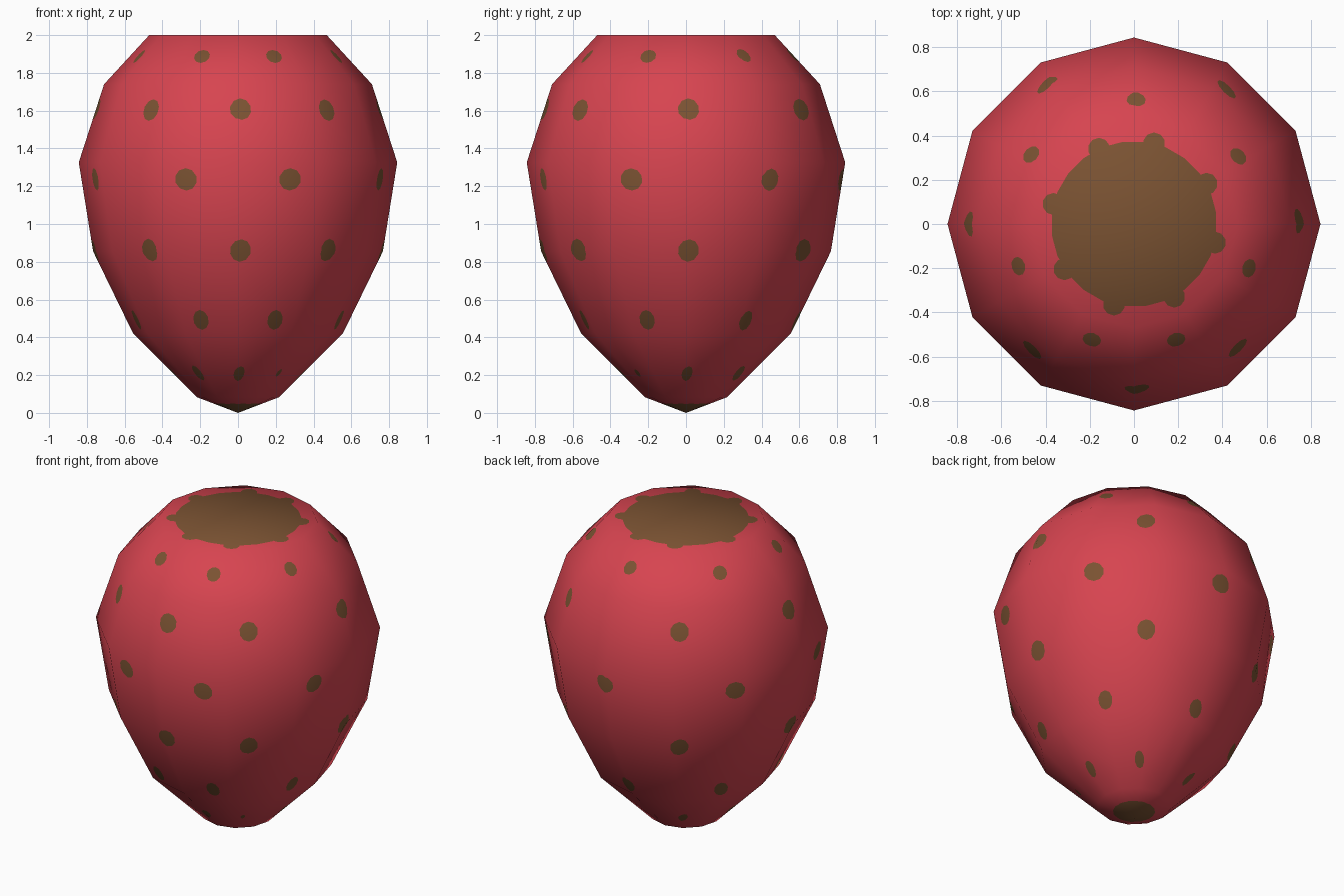
import bpy, bmesh, math
from mathutils import Vector
from mathutils.bvhtree import BVHTree
from mathutils.interpolate import poly_3d_calc

if "Cube" in bpy.data.objects:
    bpy.data.objects.remove(bpy.data.objects["Cube"])

SIDES = 12
PROFILE = [(0.217, 0.083), (0.555, 0.42), (0.767, 0.855),
           (0.843, 1.326), (0.709, 1.74), (0.47, 2.0)]


def material(name, rgb):
    m = bpy.data.materials.new(name)
    m.diffuse_color = (*rgb, 1)
    m.use_nodes = True
    m.node_tree.nodes["Principled BSDF"].inputs["Base Color"].default_value = m.diffuse_color
    return m


def polar(r, deg, z):
    a = math.radians(deg)
    return Vector((r * math.cos(a), r * math.sin(a), z))


# Berry body: twelve-sided rings from the tip up to a flat top
bm = bmesh.new()
rings = [[bm.verts.new(polar(r, 360 * i / SIDES, z)) for i in range(SIDES)]
         for r, z in PROFILE]
tip = bm.verts.new((0, 0, 0))
crown = bm.verts.new((0, 0, 2))
for i in range(SIDES):
    j = (i + 1) % SIDES
    bm.faces.new((tip, rings[0][j], rings[0][i]))
    bm.faces.new((crown, rings[-1][i], rings[-1][j]))
    for a, b in zip(rings, rings[1:]):
        bm.faces.new((a[i], a[j], b[j], b[i]))
bm.normal_update()

# Remember the plain body so the smooth shading survives the cuts
tree = BVHTree.FromBMesh(bm)
plain = [[(v.co.copy(), v.normal.copy()) for v in f.verts] for f in bm.faces]


def paint(center, normal, wide, tall, sides=10):
    """Cut an elliptical patch into the surface and colour it brown."""
    side = Vector((0, 0, 1)).cross(normal)
    side = side.normalized() if side.length > 0.01 else Vector((1, 0, 0))
    up = normal.cross(side)
    pts = [center + side * wide * math.cos(t) + up * tall * math.sin(t)
           for t in (math.tau * (k + 0.5) / sides for k in range(sides))]
    planes = [(p, (q - p).cross(normal).normalized())
              for p, q in zip(pts, pts[1:] + pts[:1])]
    inside = [f for f in bm.faces if f.normal.dot(normal) > 0.2 and
              not any(all((v.co - p).dot(n) > -1e-5 for v in f.verts)
                      for p, n in planes)]
    for p, n in planes:
        geom = set(inside)
        for f in inside:
            geom.update(f.edges)
            geom.update(f.verts)
        cut = bmesh.ops.bisect_plane(bm, geom=list(geom), dist=1e-5,
                                     plane_co=p, plane_no=n)
        inside = [f for f in cut['geom'] if isinstance(f, bmesh.types.BMFace)
                  and (f.calc_center_median() - p).dot(n) < 0]
    for f in inside:
        f.material_index = 1


def radius_at(z):
    for (r0, z0), (r1, z1) in zip(PROFILE, PROFILE[1:]):
        if z0 <= z <= z1:
            return r0 + (r1 - r0) * (z - z0) / (z1 - z0)


# Seeds: two alternating angle patterns, one row per height
EVEN = (-110, -70, -21, 33, 89, 146, -160)
ODD = (-129, -89, -50, 1, 55.5, 122, 180)
ROWS = [(1.89, EVEN, 0.043, 0.046), (1.605, ODD, 0.056, 0.06),
        (1.235, EVEN, 0.06, 0.06), (0.86, ODD, 0.055, 0.062),
        (0.49, EVEN, 0.042, 0.058), (0.21, ODD, 0.028, 0.055)]
for z, angles, wide, tall in ROWS:
    for a in angles:
        size = 0.5 if (z < 0.3 and a == -50) else 1
        co, no, _, _ = tree.find_nearest(polar(radius_at(z) * 0.98, a, z))
        paint(co, no, wide * size, tall * size)

# Brown crown patch with eight bumps, and the small brown tip
UP = Vector((0, 0, 1))
paint(Vector((0, 0, 2)), UP, 0.375, 0.375, 24)
for a in (115, 76, 29, -13, -61, -104, -147, 166):
    paint(polar(0.375, a, 2), UP, 0.05, 0.05)
paint(Vector((0, 0, 0)), -UP, 0.125, 0.125, 16)

for f in bm.faces:
    f.smooth = True
mesh = bpy.data.meshes.new("berry_body")
bm.to_mesh(mesh)
bm.free()
mesh.materials.append(material("berry red", (0.68, 0.058, 0.08)))
mesh.materials.append(material("seed brown", (0.195, 0.085, 0.032)))

# Smooth shading taken from the plain body
normals = []
for v in mesh.vertices:
    corners = plain[tree.find_nearest(v.co)[2]]
    weights = poly_3d_calc([c for c, _ in corners], v.co)
    n = sum((no * w for (_, no), w in zip(corners, weights)), Vector())
    normals.append(n.normalized())
mesh.normals_split_custom_set_from_vertices(normals)
obj = bpy.data.objects.new("berry_body", mesh)
bpy.context.collection.objects.link(obj)
